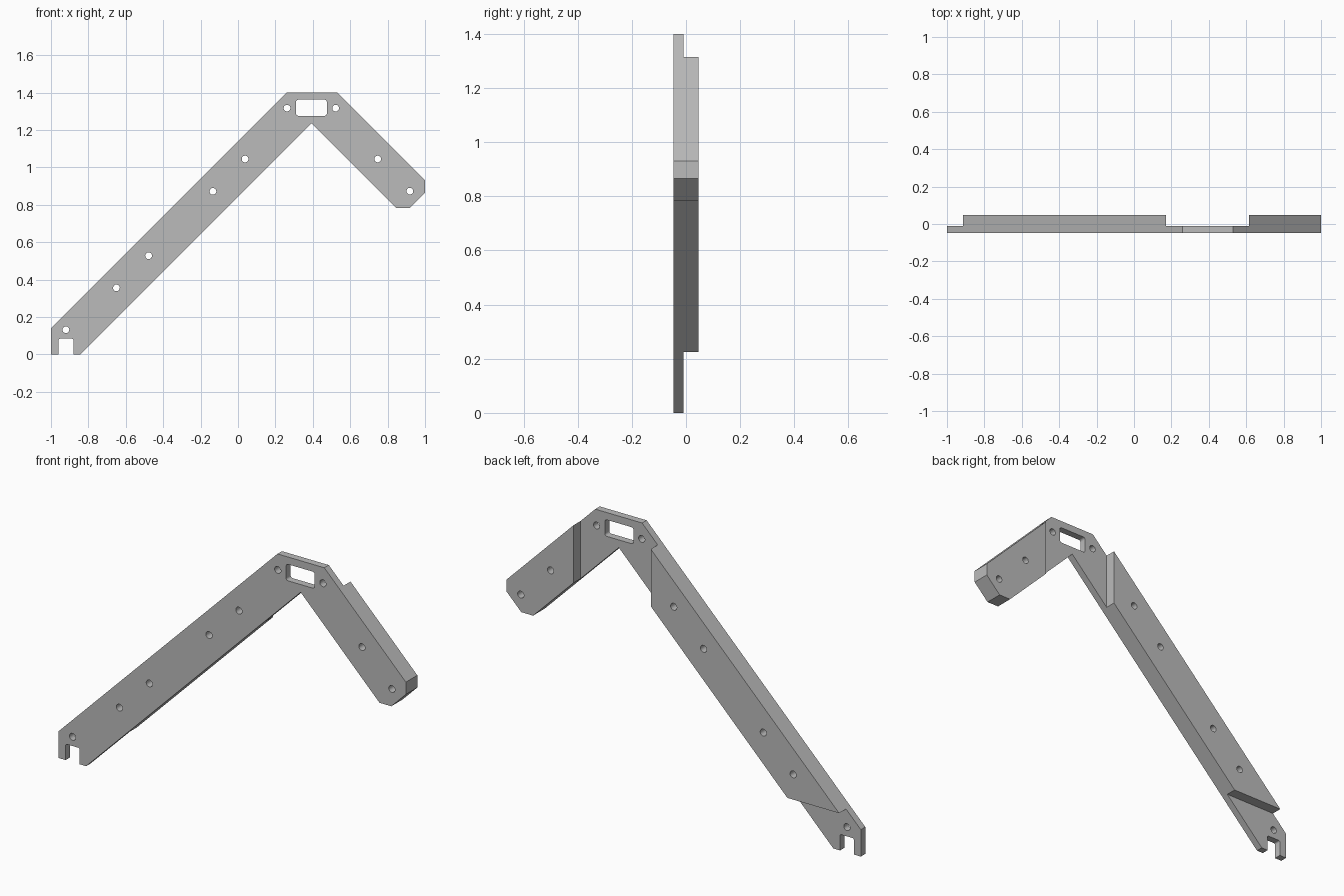
import bpy, bmesh, math

if "Cube" in bpy.data.objects:
    bpy.data.objects.remove(bpy.data.objects["Cube"], do_unlink=True)

FRONT, STEP, BACK = -0.047, -0.01, 0.047

grey = bpy.data.materials.new("plain grey")
grey.use_nodes = True
grey.diffuse_color = (0.5, 0.5, 0.5, 1)
grey.node_tree.nodes["Principled BSDF"].inputs["Base Color"].default_value = grey.diffuse_color


def prism(bm, outline, y0, y1):
    """Extrude an x-z outline from y0 to y1."""
    face = bm.faces.new([bm.verts.new((x, y0, z)) for x, z in outline])
    new = bmesh.ops.extrude_face_region(bm, geom=[face])["geom"]
    bmesh.ops.translate(bm, vec=(0, y1 - y0, 0),
                        verts=[v for v in new if isinstance(v, bmesh.types.BMVert)])


def box(x0, x1, z0, z1):
    return [(x0, z0), (x1, z0), (x1, z1), (x0, z1)]


def circle(x, z, r, n=24):
    return [(x + r * math.cos(math.tau * i / n), z + r * math.sin(math.tau * i / n))
            for i in range(n)]


def rounded_box(x0, x1, z0, z1, r, n=4):
    centres = [(x1 - r, z1 - r), (x0 + r, z1 - r), (x0 + r, z0 + r), (x1 - r, z0 + r)]
    return [(cx + r * math.cos(a), cz + r * math.sin(a))
            for q, (cx, cz) in enumerate(centres)
            for a in [(q + i / n) * math.pi / 2 for i in range(n + 1)]]


def make(name, prisms):
    bm = bmesh.new()
    for outline, y0, y1 in prisms:
        prism(bm, outline, y0, y1)
    bmesh.ops.recalc_face_normals(bm, faces=bm.faces[:])
    mesh = bpy.data.meshes.new(name)
    bm.to_mesh(mesh)
    bm.free()
    mesh.materials.append(grey)
    obj = bpy.data.objects.new(name, mesh)
    bpy.context.collection.objects.link(obj)
    return obj


# Bent bracket: long arm, flat apex and short arm
bracket = make("angled_bracket", [([
    (-1, 0), (-0.842, 0), (0.394, 1.236), (0.848, 0.782), (0.916, 0.782),
    (1, 0.866), (1, 0.93), (0.53, 1.4), (0.26, 1.4), (-1, 0.14)], FRONT, BACK)])

# Recesses that thin the back at the foot and the apex
recesses = make("recess_cutter", [
    (box(-1.2, -0.4, -0.2, 0.225), STEP, 0.2),
    (box(0.17, 0.615, 0.8, 1.6), STEP, 0.2)])

# Bolt holes, apex slot and foot notch
holes = [(-0.92, 0.132), (-0.65, 0.356), (-0.478, 0.528), (-0.134, 0.872), (0.038, 1.045),
         (0.262, 1.317), (0.522, 1.317), (0.747, 1.045), (0.919, 0.873)]
openings = make("opening_cutter",
                [(circle(x, z, 0.018), -0.2, 0.2) for x, z in holes]
                + [(rounded_box(0.31, 0.475, 1.276, 1.362, 0.012), -0.2, 0.2),
                   (rounded_box(-0.96, -0.88, -0.1, 0.084, 0.008), -0.2, 0.2)])

for cutter in (recesses, openings):
    cut = bracket.modifiers.new(cutter.name, "BOOLEAN")
    cut.operation, cut.solver, cut.object = "DIFFERENCE", "EXACT", cutter

# Bake the cuts and drop the cutters
bpy.context.view_layer.update()
bracket.data = bpy.data.meshes.new_from_object(
    bracket.evaluated_get(bpy.context.evaluated_depsgraph_get()))
bracket.modifiers.clear()
for cutter in (recesses, openings):
    bpy.data.objects.remove(cutter, do_unlink=True)

bpy.ops.object.select_all(action="DESELECT")
bracket.select_set(True)
bpy.context.view_layer.objects.active = bracket
bpy.ops.object.shade_smooth_by_angle(angle=math.radians(30))
